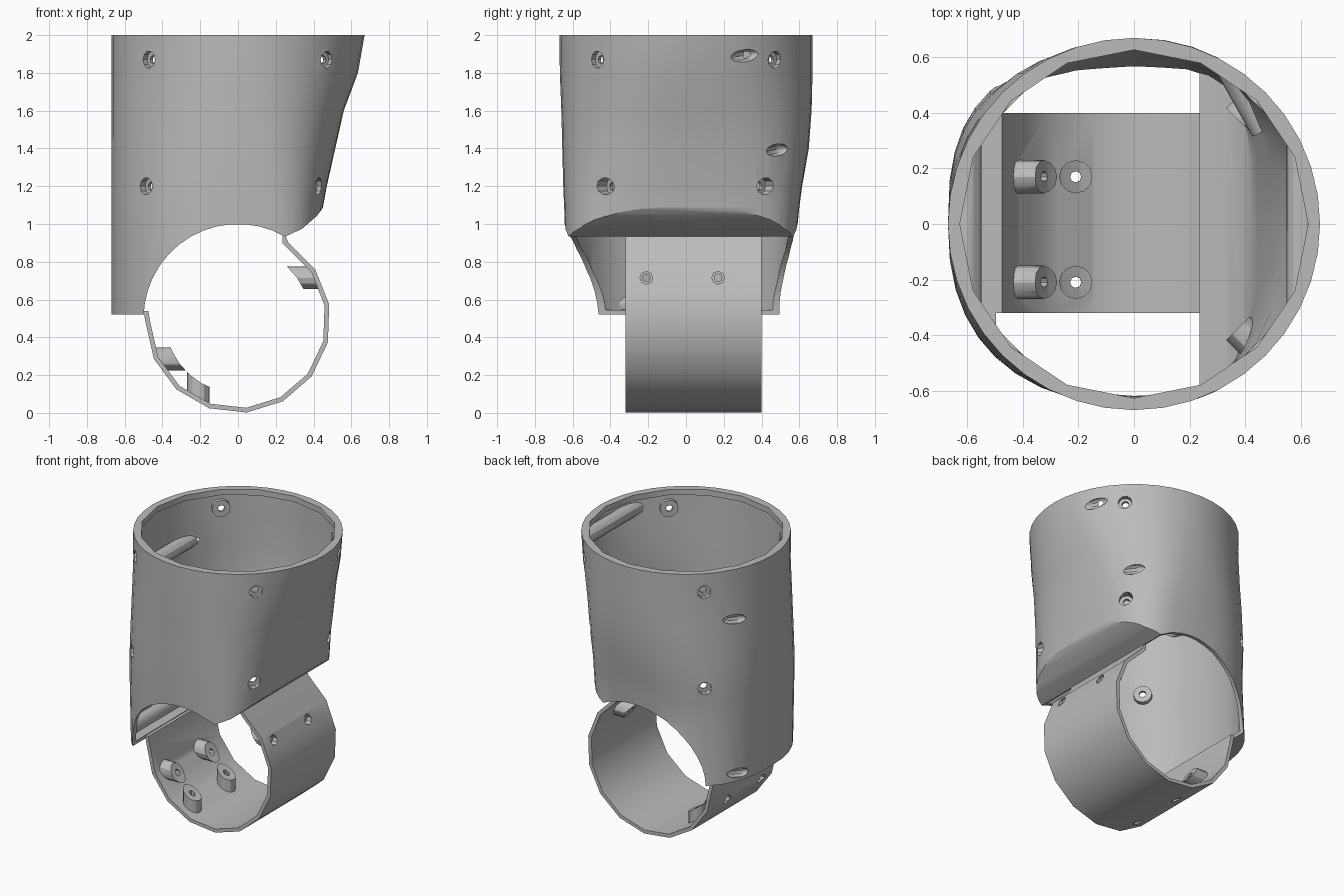
import bpy, bmesh, math
from mathutils import Vector

cube = bpy.data.objects.get("Cube")
if cube:
    bpy.data.objects.remove(cube, do_unlink=True)

grey = bpy.data.materials.new("matte grey")
grey.use_nodes = True
grey.diffuse_color = (0.5, 0.5, 0.5, 1)
grey.node_tree.nodes["Principled BSDF"].inputs["Base Color"].default_value = (0.5, 0.5, 0.5, 1)


def finish(name, bm):
    bmesh.ops.recalc_face_normals(bm, faces=bm.faces)
    mesh = bpy.data.meshes.new(name)
    bm.to_mesh(mesh)
    bm.free()
    obj = bpy.data.objects.new(name, mesh)
    mesh.materials.append(grey)
    bpy.context.collection.objects.link(obj)
    return obj


def loft(name, rings):
    """Solid skinned through closed rings of points."""
    bm = bmesh.new()
    vs = [[bm.verts.new(p) for p in ring] for ring in rings]
    n = len(vs[0])
    for a, b in zip(vs, vs[1:]):
        for i in range(n):
            bm.faces.new((a[i], a[(i + 1) % n], b[(i + 1) % n], b[i]))
    bm.faces.new(vs[0])
    bm.faces.new(vs[-1])
    return finish(name, bm)


def prism(name, profile, y0, y1):
    """Front-view outline extruded along y."""
    return loft(name, [[(x, y, z) for x, z in profile] for y in (y0, y1)])


def rod(name, a, b, r, n=12):
    a, b = Vector(a), Vector(b)
    q = (b - a).to_track_quat('Z', 'Y')
    ring = [q @ Vector((r * math.cos(math.tau * i / n), r * math.sin(math.tau * i / n), 0))
            for i in range(n)]
    return loft(name, [[p + end for p in ring] for end in (a, b)])


def boolean(target, tool, op='DIFFERENCE'):
    mod = target.modifiers.new("cut", 'BOOLEAN')
    mod.operation, mod.solver, mod.object = op, 'EXACT', tool
    bpy.context.view_layer.objects.active = target
    bpy.ops.object.modifier_apply(modifier=mod.name)
    bpy.data.objects.remove(tool, do_unlink=True)


def arc(r, start, end, n, cz=0.5):
    angles = [math.radians(start + (end - start) * i / n) for i in range(n + 1)]
    return [(r * math.cos(a), cz + r * math.sin(a)) for a in angles]


# Sleeve sections: height, reach to +x, +y and -y, squareness at +x, back right and front right
SECTIONS = [(0.52, 0.42, 0.62, 0.63, 4, 2.7, 2.3), (0.94, 0.43, 0.585, 0.64, 4, 2.7, 2.35),
            (1.09, 0.45, 0.6, 0.645, 3.6, 2.65, 2.35), (1.2, 0.47, 0.615, 0.65, 3.2, 2.6, 2.3),
            (1.4, 0.515, 0.65, 0.655, 2.7, 2.3, 2.2), (1.6, 0.56, 0.665, 0.66, 2.4, 2.1, 2.1),
            (1.8, 0.635, 0.67, 0.668, 2.1, 2, 2), (2.0, 0.67, 0.67, 0.67, 2, 2, 2)]


def sleeve(name, n, inset, bottom=0, top=0):
    rings = []
    for k, (z, px, back, front, square, back_sq, front_sq) in enumerate(SECTIONS):
        z += bottom if k == 0 else top if k == len(SECTIONS) - 1 else 0
        ring = []
        for i in range(n):
            a = math.tau * i / n
            c, s = round(math.cos(a), 6), round(math.sin(a), 6)
            e = 2 / (square if c > 0 else back_sq if s > 0 else front_sq)
            ring.append((math.copysign(abs(c) ** e, c) * ((px if c > 0 else 0.67) - inset),
                         math.copysign(abs(s) ** e, s) * ((back if s > 0 else front) - inset), z))
        rings.append(ring)
    return loft(name, rings)


body = sleeve("sleeve_body", 40, 0)
cavity = sleeve("sleeve_cavity", 28, 0.023, 0.025, -0.04)

# Sloping shelf, screw bosses and cross ridges stay solid inside the sleeve
boolean(cavity, prism("shelf", [(0.235, 0.8), (0.235, 0.96), (0.33, 1.005), (0.395, 1.06),
                                (0.44, 1.125), (0.8, 1.125), (0.8, 0.8)], -0.8, 0.8))
screws = []
for sx in (-1, 1):
    for sy in (-1, 1):
        for z in (1.2, 1.87):
            r = 0.67 if z > 1.5 else 0.615 if sx > 0 else 0.685
            depth = 0.085 if sx > 0 and z < 1.5 else 0.055
            screws.append((Vector((sx, sy, 0)).normalized(), z, r, depth))


def along(d, r, z):
    return d * r + Vector((0, 0, z))


for d, z, r, depth in screws:
    boolean(cavity, rod("boss", along(d, r - depth, z), along(d, r + 0.1, z), 0.06))
for a, b in (((0.6, -0.4, 1.89), (0.6, 0.4, 1.89)), ((-0.6, -0.4, 1.65), (-0.6, 0.4, 1.65)),
             ((-0.605, -0.4, 0.575), (-0.605, 0.4, 0.575)), ((0.47, 0.34, 1.38), (0.34, 0.57, 1.4))):
    boolean(cavity, rod("ridge", a, b, 0.05))
boolean(body, cavity)

# Opening inside the thicker top rim
boolean(body, rod("rim_opening", (0, 0, 1.95), (0, 0, 2.1), 0.627, 16))

# Round saddle and sloping underside
underside = arc(0.5, 180, 60, 14) + [(0.34, 0.975), (0.42, 1.045), (0.46, 1.1),
                                     (0.9, 1.1), (0.9, 0.3), (-0.5, 0.3)]
boolean(body, prism("underside", underside, -0.9, 0.9))

# Countersunk screw holes
for d, z, r, depth in screws:
    boolean(body, rod("hole", along(d, r - 0.2, z), along(d, r + 0.1, z), 0.023, 8))
    boolean(body, rod("sink", along(d, r - depth + 0.02, z), along(d, r + 0.1, z), 0.045, 10))

# Shallow slanted slots where the ridges reach the outside
for x, y, z in ((0.585, 0.31, 1.89), (0.42, 0.48, 1.39), (-0.595, 0.31, 1.65), (-0.625, 0.31, 0.575)):
    t = Vector((-y, x, 0)).normalized()
    t = t * math.copysign(1, x) + Vector((0, 0, 0.12))
    rings = []
    for k in (-0.98, -0.7, -0.35, 0, 0.35, 0.7, 0.98):
        w = 0.034 * math.sqrt(1 - k * k)
        q = t.to_track_quat('Z', 'Y')
        rings.append([Vector((x, y, z)) + t * 0.085 * k
                      + q @ Vector((w * math.cos(math.tau * i / 10), w * math.sin(math.tau * i / 10), 0))
                      for i in range(10)])
    boolean(body, loft("slot", rings))

# Open clamp ring hanging below the sleeve
CZ, Y0, Y1 = 0.49, -0.32, 0.40
outline = ([(0.25, 0.94)] + arc(0.49, 57, -179, 10, CZ) + [(-0.5, 0.54), (-0.475, 0.54)]
           + arc(0.465, -179, 57, 10, CZ) + [(0.235, 0.9), (0.235, 0.94)])
ring = prism("clamp_ring", outline, Y0, Y1)

# Clamp bosses trimmed to the curve, then drilled
mounts = [((0.2, 0.715), (0.7, 0.715)), ((-0.2, 0.285), (-0.7, 0.285)), ((-0.21, 0.3), (-0.21, -0.2))]
for y in (-0.21, 0.17):
    for (ax, az), (bx, bz) in mounts:
        a, b = Vector((ax, y, az)), Vector((bx, y, bz))
        boss = rod("clamp_boss", a, b, 0.06)
        boolean(boss, prism("outer_trim", arc(0.475, 57, -279.4, 14, CZ), -0.5, 0.5), 'INTERSECT')
        boolean(boss, prism("inner_trim", arc(0.385, 0, 348, 29, CZ), -0.5, 0.5))
        boolean(ring, boss, 'UNION')
        boolean(ring, rod("bore", a, b, 0.02, 8))
        # Counterbore from outside
        d = (b - a).normalized()
        c = Vector((0, y, CZ))
        off = (a - c) - d * (a - c).dot(d)
        surface = c + off + d * math.sqrt(0.475 ** 2 - off.length_squared)
        boolean(ring, rod("counterbore", surface - d * 0.02, surface + d * 0.15, 0.034, 8))

# Smooth shading with crisp edges
for obj in (body, ring):
    bpy.ops.object.select_all(action='DESELECT')
    obj.select_set(True)
    bpy.context.view_layer.objects.active = obj
    bpy.ops.object.shade_smooth_by_angle(angle=math.radians(30))
